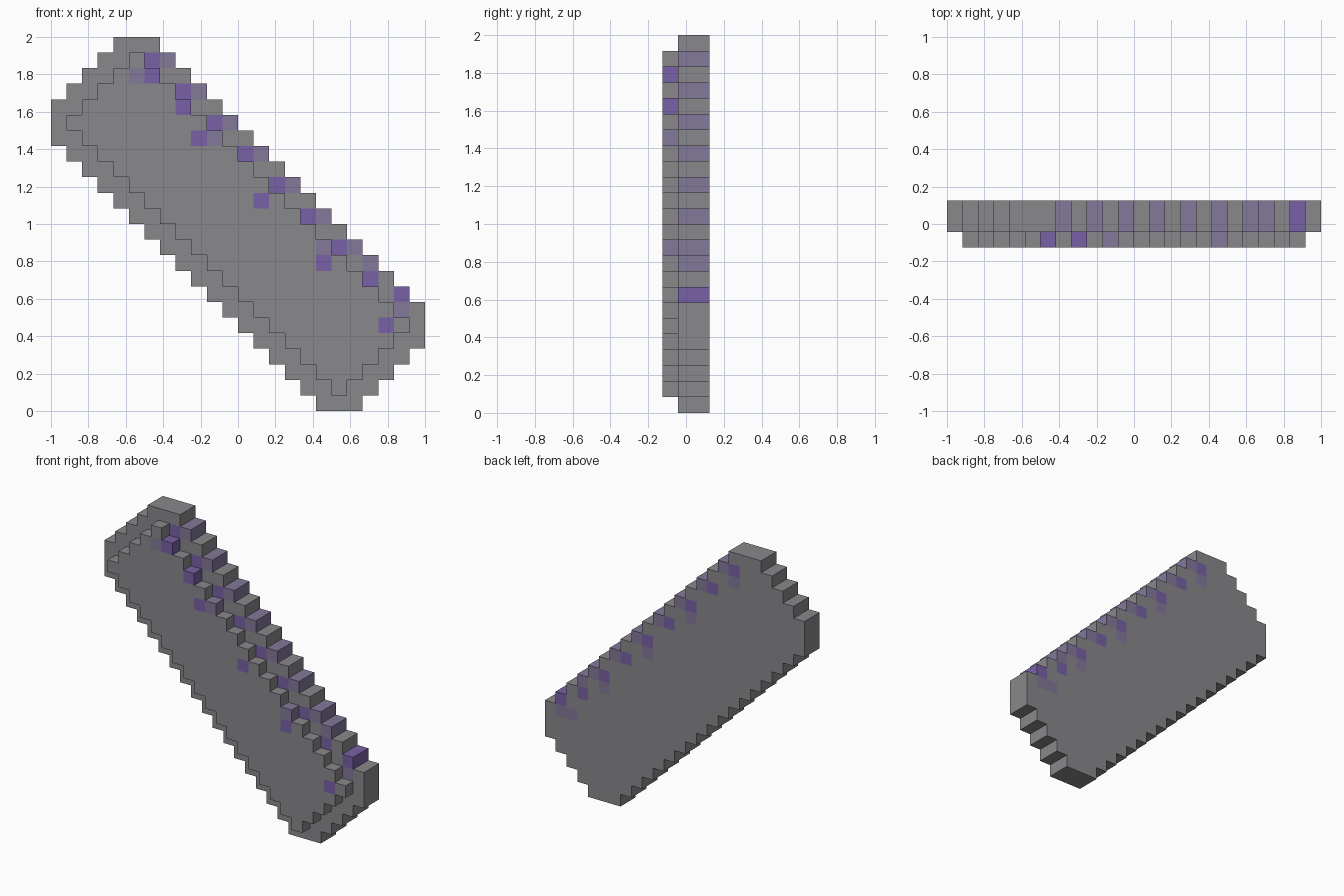
import bpy

if "Cube" in bpy.data.objects:
    bpy.data.objects.remove(bpy.data.objects["Cube"])

C = 1 / 12                       # voxel size
Y = [-0.125, -0.125 + C, 0.125]  # front layer is one voxel deep, back layer two


def octagon(lo, hi, d):
    """Cells of a diagonal bar with clipped ends, as (column, row)."""
    return {(i, j) for i in range(24) for j in range(24)
            if lo <= i + j <= hi and abs(i - j) <= d}


layers = [octagon(19, 27, 17), octagon(17, 29, 19)]
solid = {(i, y, j) for y in (0, 1) for i, j in layers[y]}

# Purple flecks along the upper right edge
strong = {(6, 0, 21), (9, 0, 17), (13, 0, 13), (17, 0, 9), (21, 0, 5), (8, 0, 19)}
strong |= {(i, 1, 28 - i) for i in range(6, 21, 2)} | {(22, 1, 7)}
light = {(5, 0, 21), (10, 0, 17), (17, 0, 10)}
light |= {(7, 1, 22), (9, 1, 20), (11, 1, 18), (13, 1, 16), (15, 1, 14),
          (17, 1, 12), (19, 1, 10), (20, 1, 9), (22, 1, 6)}
light |= {(i, 1, 27 - i) for i in (6, 10, 14, 18, 21)}

# Face direction and its four corners, counter-clockwise from outside
SIDES = {
    (-1, 0, 0): [(0, 0, 0), (0, 0, 1), (0, 1, 1), (0, 1, 0)],
    (1, 0, 0): [(1, 0, 0), (1, 1, 0), (1, 1, 1), (1, 0, 1)],
    (0, -1, 0): [(0, 0, 0), (1, 0, 0), (1, 0, 1), (0, 0, 1)],
    (0, 1, 0): [(0, 1, 0), (0, 1, 1), (1, 1, 1), (1, 1, 0)],
    (0, 0, -1): [(0, 0, 0), (0, 1, 0), (1, 1, 0), (1, 0, 0)],
    (0, 0, 1): [(0, 0, 1), (1, 0, 1), (1, 1, 1), (0, 1, 1)],
}


def material(name, rgb):
    m = bpy.data.materials.new(name)
    m.diffuse_color = (*rgb, 1)
    m.use_nodes = True
    m.node_tree.nodes["Principled BSDF"].inputs["Base Color"].default_value = m.diffuse_color
    return m


def voxel_part(name, cells, mat):
    """Mesh only the faces of these cells that are exposed on the whole model."""
    index, faces = {}, []
    for c in sorted(cells):
        for d, corners in SIDES.items():
            if tuple(a + b for a, b in zip(c, d)) in solid:
                continue
            keys = [tuple(a + b for a, b in zip(c, k)) for k in corners]
            faces.append([index.setdefault(k, len(index)) for k in keys])
    verts = [(-1 + i * C, Y[y], j * C) for i, y, j in index]
    mesh = bpy.data.meshes.new(name)
    mesh.from_pydata(verts, [], faces)
    mesh.materials.append(mat)
    ob = bpy.data.objects.new(name, mesh)
    bpy.context.collection.objects.link(ob)


grey = material("stone_grey", (0.25, 0.245, 0.26))
flecks = strong | light

# Raised front panel and wider back slab
voxel_part("front_panel", {c for c in solid - flecks if c[1] == 0}, grey)
voxel_part("back_slab", {c for c in solid - flecks if c[1] == 1}, grey)

# Coloured edge flecks
voxel_part("purple_flecks", strong & solid, material("purple", (0.19, 0.12, 0.38)))
voxel_part("pale_purple_flecks", (light - strong) & solid,
           material("pale_purple", (0.23, 0.19, 0.32)))
